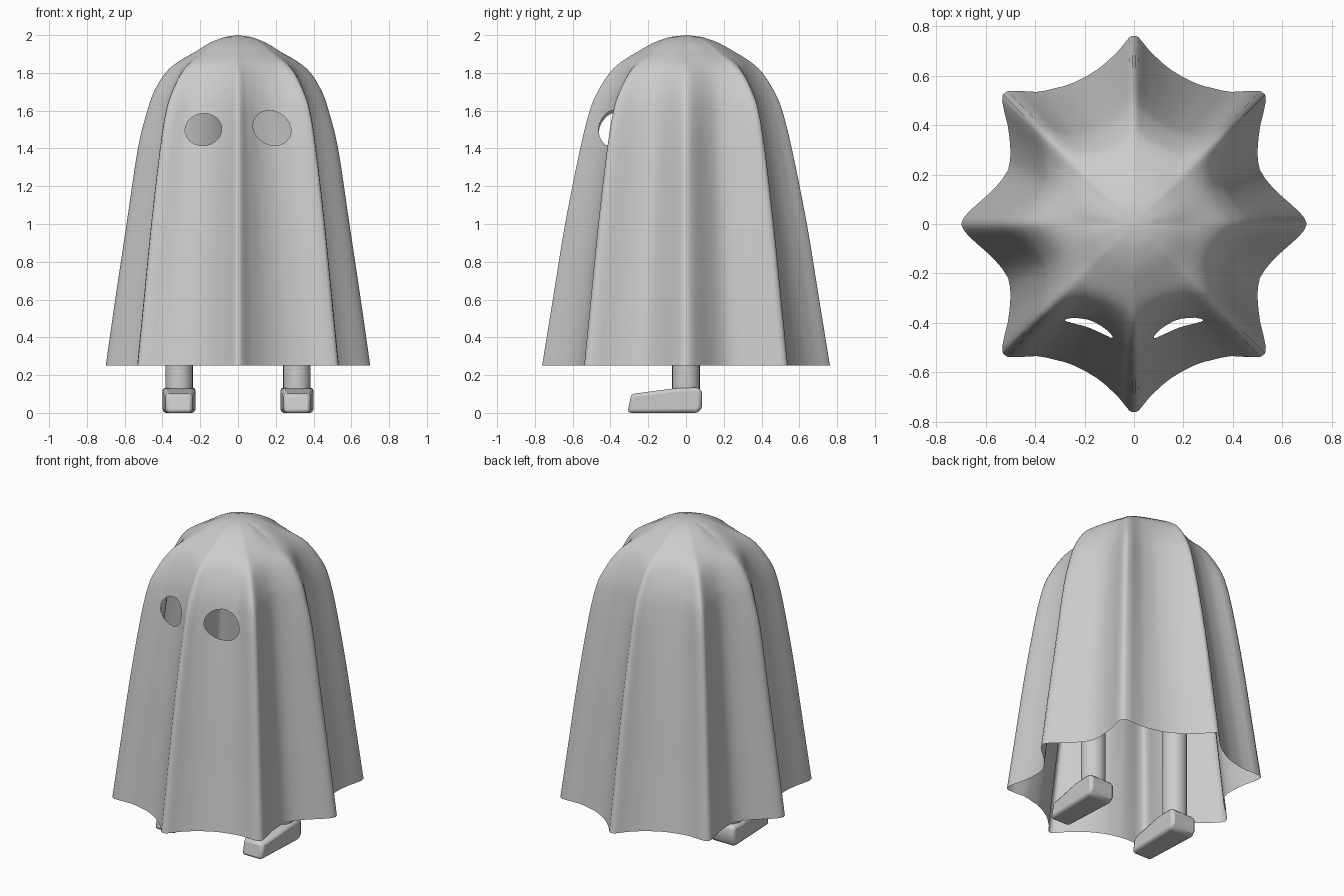
import bpy, bmesh
from math import radians, sin, cos, pi
from mathutils import Vector

if "Cube" in bpy.data.objects:
    bpy.data.objects.remove(bpy.data.objects["Cube"])

# Draped sheet: height, then radii of side ridge, side valley, corner ridge, front valley, front ridge
LEVELS = [
    (0.25, .70, .555, .743, .622, .762),
    (0.60, .650, .518, .695, .574, .705),
    (1.00, .590, .475, .640, .520, .640),
    (1.40, .530, .430, .575, .460, .560),
    (1.60, .480, .405, .530, .425, .510),
    (1.70, .445, .385, .485, .400, .468),
    (1.80, .385, .345, .415, .355, .405),
    (1.86, .315, .300, .340, .315, .340),
    (1.91, .228, .235, .250, .245, .260),
    (1.96, .142, .155, .165, .160, .170),
    (1.99, .068, .075, .080, .080, .085),
]
# Fold shape across a quarter: angle, ridge column, valley column, ridge amount
FOLD = [(0, 1, 2, 1), (4, 1, 2, .81), (9, 1, 2, .47), (15, 1, 2, .17), (23.3, 1, 2, 0),
        (31, 3, 2, .155), (38, 3, 2, .5), (43, 3, 2, .93), (46.5, 3, 4, 1),
        (53.5, 3, 4, .36), (60, 3, 4, .11), (67, 5, 4, 0), (76.4, 5, 4, .14),
        (82, 5, 4, .40), (85, 5, 4, .60), (88.5, 5, 4, .95), (90, 5, 4, 1)]


def catmull(p0, p1, p2, p3, t):
    return 0.5 * (2 * p1 + (p2 - p0) * t + (2 * p0 - 5 * p1 + 4 * p2 - p3) * t * t
                  + (3 * p1 - p0 - 3 * p2 + p3) * t ** 3)


def ring(level):
    quarter = []
    for a, ridge, valley, f in FOLD:
        r = level[valley] + (level[ridge] - level[valley]) * f
        quarter.append(Vector((r * cos(radians(a)), r * sin(radians(a)), level[0])))
    half = quarter + [Vector((-p.x, p.y, p.z)) for p in quarter[-2::-1]]
    pts = half + [Vector((p.x, -p.y, p.z)) for p in half[-2:0:-1]]
    n = len(pts)
    return [catmull(pts[i - 1], pts[i], pts[(i + 1) % n], pts[(i + 2) % n], t)
            for i in range(n) for t in (0, .5)]


def make_object(name, bm):
    bmesh.ops.recalc_face_normals(bm, faces=bm.faces[:])
    me = bpy.data.meshes.new(name)
    bm.to_mesh(me)
    bm.free()
    ob = bpy.data.objects.new(name, me)
    bpy.context.collection.objects.link(ob)
    return ob


def smooth(ob, angle):
    bpy.ops.object.select_all(action='DESELECT')
    ob.select_set(True)
    bpy.context.view_layer.objects.active = ob
    bpy.ops.object.shade_smooth_by_angle(angle=radians(angle))


def cut_eye(bm, cx, cz, rx, rz, tilt):
    # Slice the front of the sheet along each side of an oval, then drop the inside
    n = 20

    def near(c):
        return c.y < 0 and abs(c.x - cx) < .15 and abs(c.z - cz) < .15

    oval = []
    for i in range(n):
        u, v = rx * cos(2 * pi * i / n), rz * sin(2 * pi * i / n)
        oval.append(Vector((cx + u * cos(tilt) - v * sin(tilt), 0,
                            cz + u * sin(tilt) + v * cos(tilt))))
    sides = []
    for a, b in zip(oval, oval[1:] + oval[:1]):
        d = b - a
        no = Vector((d.z, 0, -d.x)).normalized()
        sides.append((a, no))
        faces = [f for f in bm.faces if near(f.calc_center_median())]
        geom = faces + list({e for f in faces for e in f.edges}) + list({v for f in faces for v in f.verts})
        bmesh.ops.bisect_plane(bm, geom=geom, plane_co=a, plane_no=no, dist=1e-5)
    inside = [f for f in bm.faces if near(f.calc_center_median())
              and all((f.calc_center_median() - a).dot(no) < 0 for a, no in sides)]
    bmesh.ops.delete(bm, geom=inside, context='FACES')


# Sheet
rows = [ring(l) for l in LEVELS]
apex = Vector((0, 0, 2.0))
count = len(rows[0])
bm = bmesh.new()
loops = []
for i in range(len(rows) - 1):
    before = rows[max(i - 1, 0)]
    after = rows[min(i + 2, len(rows) - 1)]
    for t in (0, .33, .67):
        loops.append([bm.verts.new(catmull(before[k], rows[i][k], rows[i + 1][k], after[k], t))
                      for k in range(count)])
loops.append([bm.verts.new(p) for p in rows[-1]])
for lo, hi in zip(loops, loops[1:]):
    for k in range(count):
        m = (k + 1) % count
        bm.faces.new((lo[k], lo[m], hi[m], hi[k]))
top = bm.verts.new(apex)
for k in range(count):
    bm.faces.new((loops[-1][k], loops[-1][(k + 1) % count], top))
cut_eye(bm, .18, 1.508, .105, .088, radians(-30))
cut_eye(bm, -.183, 1.50, .098, .085, radians(8))
smooth(make_object("sheet", bm), 60)

# Legs and shoes
SHOE = [(-.31, 0), (.065, 0), (.085, .03), (.085, .11), (.07, .135), (-.06, .13), (-.29, .10)]
for side, word in ((-1, "left"), (1, "right")):
    bpy.ops.mesh.primitive_cylinder_add(vertices=24, radius=.073, depth=.77,
                                        location=(side * .312, 0, .465))
    leg = bpy.context.object
    leg.name = word + "_leg"
    smooth(leg, 40)

    bm = bmesh.new()
    walls = []
    for s in (-1, 1):
        walls.append([bm.verts.new((side * .312 + s * (.07 if y < -.2 else .088), y, z))
                      for y, z in SHOE])
        bm.faces.new(walls[-1])
    for i in range(len(SHOE)):
        j = (i + 1) % len(SHOE)
        bm.faces.new((walls[0][i], walls[0][j], walls[1][j], walls[1][i]))
    shoe = make_object(word + "_shoe", bm)
    bev = shoe.modifiers.new("rounded_edges", 'BEVEL')
    bev.width = .018
    bev.segments = 2
    bev.limit_method = 'ANGLE'
    bev.angle_limit = radians(40)
    smooth(shoe, 35)
